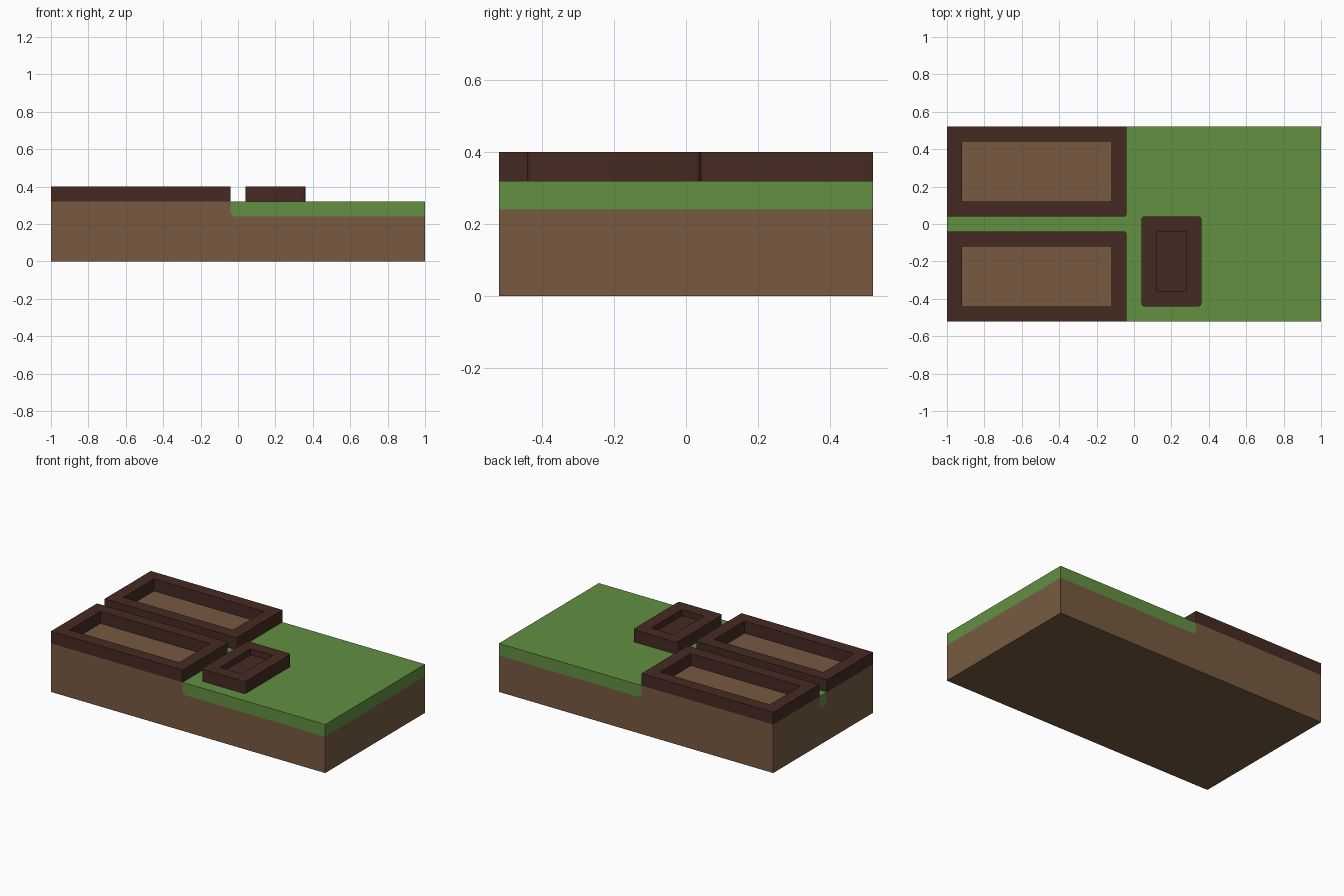
import bpy, bmesh, math
from mathutils import Vector

old = bpy.data.objects.get("Cube")
if old:
    bpy.data.objects.remove(old, do_unlink=True)

HALF_Y, GAP, SOIL, GRASS, RIM = 0.52, 0.04, 0.24, 0.32, 0.40


def material(name, rgb):
    m = bpy.data.materials.new(name)
    m.use_nodes = True
    m.diffuse_color = (*rgb, 1)
    m.node_tree.nodes["Principled BSDF"].inputs["Base Color"].default_value = (*rgb, 1)
    return m


grass_green = material("grass green", (0.122, 0.279, 0.053))
soil_brown = material("soil brown", (0.184, 0.102, 0.053))
dark_wood = material("dark wood", (0.060, 0.024, 0.016))


def finish(name, bm, mat):
    bmesh.ops.recalc_face_normals(bm, faces=bm.faces)
    mesh = bpy.data.meshes.new(name)
    bm.to_mesh(mesh)
    bm.free()
    obj = bpy.data.objects.new(name, mesh)
    bpy.context.collection.objects.link(obj)
    mesh.materials.append(mat)
    return obj


def box(lo, hi):
    bm = bmesh.new()
    bmesh.ops.create_cube(bm, size=1)
    for v in bm.verts:
        v.co = [(a + b) / 2 + c * (b - a) for a, b, c in zip(lo, hi, v.co)]
    return bm


def lawn(name, extra):
    """T-shaped lawn with rounded inner corners and a rounded lower edge."""
    r = 0.015
    end, side = 1 + extra, HALF_Y + extra
    arc = [(-GAP - r + r * math.cos(a), GAP + r - r * math.sin(a))
           for a in (math.radians(22.5 * i) for i in range(5))]
    upper = [(end, side), (-GAP, side)] + arc + [(-end, GAP)]
    outline = upper + [(x, -y) for x, y in reversed(upper)]
    bm = bmesh.new()
    face = bm.faces.new([bm.verts.new((x, y, SOIL)) for x, y in outline])
    ext = bmesh.ops.extrude_face_region(bm, geom=[face])["geom"]
    for v in ext:
        if isinstance(v, bmesh.types.BMVert):
            v.co.z = GRASS + extra
    bmesh.ops.recalc_face_normals(bm, faces=bm.faces)

    def inner(e):
        a, b = (v.co for v in e.verts)
        rim = any(abs(abs(a[i]) - lim) < 1e-5 and abs(a[i] - b[i]) < 1e-5
                  for i, lim in ((0, end), (1, side)))
        return max(a.z, b.z) < SOIL + 1e-4 and not rim

    bmesh.ops.bevel(bm, geom=[e for e in bm.edges if inner(e)], offset=0.025,
                    segments=4, profile=0.5, affect='EDGES')
    return finish(name, bm, grass_green)


# Lawn and the soil block it is sunk into
lawn("lawn", 0)
cutter = lawn("lawn_cutter", 0.05)
cutter.hide_render = True
cutter.hide_set(True)
soil = finish("soil_block", box((-1, -HALF_Y, 0), (1, HALF_Y, GRASS)), soil_brown)
cut = soil.modifiers.new("lawn recess", 'BOOLEAN')
cut.operation = 'DIFFERENCE'
cut.solver = 'EXACT'
cut.object = cutter


def planter(name, lo, hi, floor=None):
    """Wooden frame; open to the soil unless a floor height is given."""
    bm = box((*lo, GRASS), (*hi, RIM))
    top = max(bm.faces, key=lambda f: f.calc_center_median().z)
    bottom = min(bm.faces, key=lambda f: f.calc_center_median().z)
    bmesh.ops.delete(bm, geom=[bottom], context='FACES_ONLY')
    bmesh.ops.inset_region(bm, faces=[top], thickness=0.08, use_even_offset=True)
    ext = bmesh.ops.extrude_face_region(bm, geom=[top])["geom"]
    pit = [g for g in ext if isinstance(g, bmesh.types.BMFace)][0]
    for v in pit.verts:
        v.co.z = floor or GRASS
    if top.is_valid:
        bmesh.ops.delete(bm, geom=[top], context='FACES_ONLY')
    if floor is None:
        bmesh.ops.delete(bm, geom=[pit], context='FACES_ONLY')

    # Round only the outer uprights that stand away from the block's sides
    def upright(e):
        a, b = (v.co for v in e.verts)
        outer = any(abs(a.x - x) < 1e-4 for x in (lo[0], hi[0])) \
            and any(abs(a.y - y) < 1e-4 for y in (lo[1], hi[1]))
        return (a.xy - b.xy).length < 1e-4 and outer \
            and abs(a.x) < 0.99 and abs(a.y) < HALF_Y - 0.01

    bmesh.ops.bevel(bm, geom=[e for e in bm.edges if upright(e)], offset=0.015,
                    segments=4, profile=0.5, affect='EDGES')
    return finish(name, bm, dark_wood)


# Two long beds and one small planter box
planter("front_bed_frame", (-1, -HALF_Y), (-GAP, -GAP))
planter("back_bed_frame", (-1, GAP), (-GAP, HALF_Y))
planter("small_planter", (0.04, -0.44), (0.36, 0.04), floor=0.36)

# Soft shading on the rounded edges only
bpy.ops.object.select_all(action='DESELECT')
for obj in bpy.context.scene.objects:
    if obj.type == 'MESH' and not obj.hide_render:
        obj.select_set(True)
        bpy.context.view_layer.objects.active = obj
bpy.ops.object.shade_smooth_by_angle(angle=math.radians(30))
